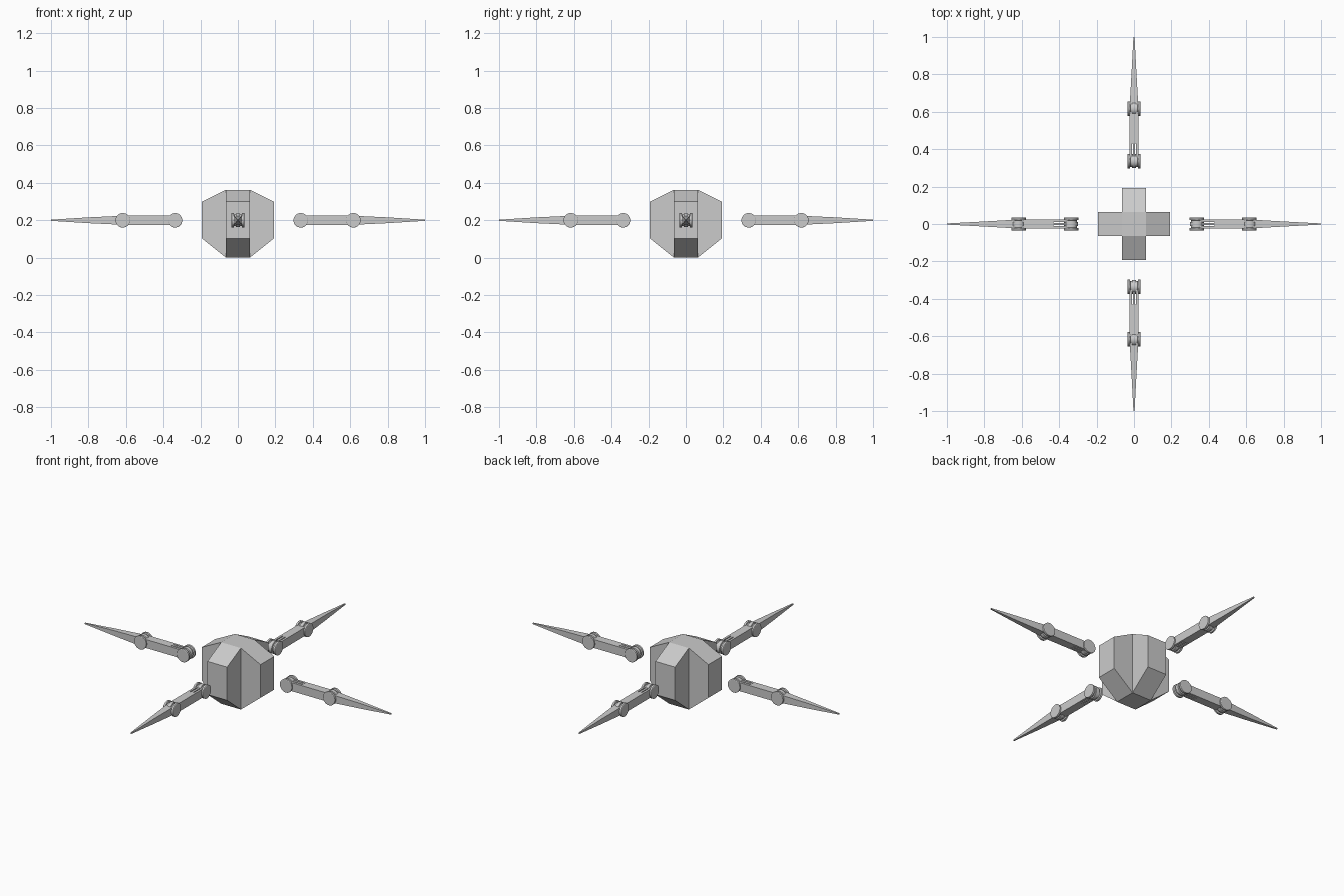
import bpy, bmesh, math
from mathutils import Matrix, Vector

if "Cube" in bpy.data.objects:
    bpy.data.objects.remove(bpy.data.objects["Cube"])

grey = bpy.data.materials.new("light grey")
grey.diffuse_color = (0.6, 0.6, 0.6, 1)
grey.use_nodes = True
grey.node_tree.nodes["Principled BSDF"].inputs["Base Color"].default_value = grey.diffuse_color
LEG_Z = 0.2


def loft(bm, rings):
    """Skin a list of equal-length rings and cap both ends."""
    vs = [[bm.verts.new(p) for p in ring] for ring in rings]
    n = len(vs[0])
    for a, b in zip(vs, vs[1:]):
        for i in range(n):
            bm.faces.new((a[i], a[(i + 1) % n], b[(i + 1) % n], b[i]))
    bm.faces.new(vs[0][::-1])
    bm.faces.new(vs[-1])


def finish(bm, name, angle=0.0, smooth=False):
    bm.transform(Matrix.Rotation(angle, 4, 'Z'))
    bmesh.ops.recalc_face_normals(bm, faces=bm.faces)
    me = bpy.data.meshes.new(name)
    bm.to_mesh(me)
    bm.free()
    me.materials.append(grey)
    ob = bpy.data.objects.new(name, me)
    bpy.context.collection.objects.link(ob)
    if smooth:
        bpy.ops.object.select_all(action='DESELECT')
        ob.select_set(True)
        bpy.context.view_layer.objects.active = ob
        bpy.ops.object.shade_smooth_by_angle(angle=math.radians(30))


def rect(x, hy, hz, cy=0):
    """Rectangle across the leg at distance x."""
    return [(x, cy + sy * hy, LEG_Z + sz * hz)
            for sy, sz in ((-1, -1), (1, -1), (1, 1), (-1, 1))]


# Body: two crossed slabs with a chamfered outline
half = [(0.064, 0.0), (0.192, 0.103), (0.192, 0.299), (0.064, 0.363)]
outline = half + [(-x, z) for x, z in reversed(half)]
for name, ang in (("body_slab_x", 0), ("body_slab_y", math.pi / 2)):
    bm = bmesh.new()
    loft(bm, [[(x, y, z) for x, z in outline] for y in (-0.064, 0.064)])
    finish(bm, name, ang)

# Grooved hinge outline: (distance across, radius)
side = [(0.035, 0.036), (0.033, 0.039), (0.022, 0.039), (0.020, 0.031),
        (0.012, 0.031), (0.010, 0.037)]
hinge = [(-y, r) for y, r in side] + side[::-1]


def add_hinge(bm, x, segments=32):
    loft(bm, [[(x + r * math.cos(i * math.tau / segments), y,
                LEG_Z + r * math.sin(i * math.tau / segments))
               for i in range(segments)] for y, r in hinge])


# Four identical legs around the body
for k, label in enumerate(("right", "back", "left", "front")):
    ang = k * math.pi / 2
    for part, x in (("inner", 0.336), ("outer", 0.617)):
        bm = bmesh.new()
        add_hinge(bm, x)
        finish(bm, f"{label}_{part}_hinge", ang, True)

    # Arm: solid bar ending in three prongs at the inner hinge
    bm = bmesh.new()
    loft(bm, [rect(0.43, 0.025, 0.025), rect(0.61, 0.025, 0.025)])
    for cy in (-0.0185, 0, 0.0185):
        loft(bm, [rect(0.345, 0.0065, 0.025, cy), rect(0.43, 0.0065, 0.025, cy)])
    finish(bm, f"{label}_arm", ang)

    # Long tapered tip
    bm = bmesh.new()
    loft(bm, [rect(0.62, 0.024, 0.024), rect(0.8, 0.0135, 0.0155),
              rect(1.0, 0.003, 0.003)])
    finish(bm, f"{label}_spike", ang)
